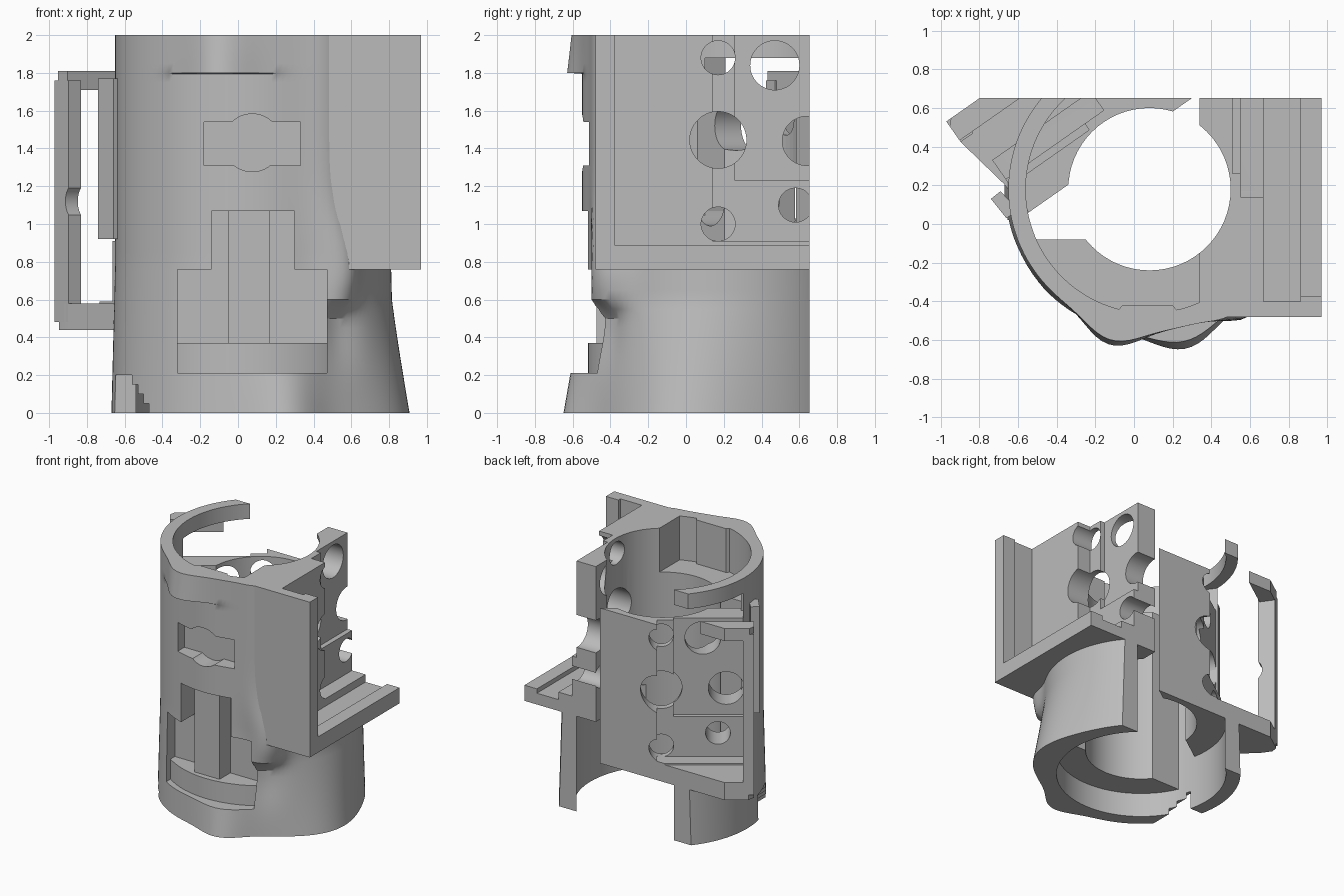
import bpy, bmesh, math
from mathutils import Matrix, Vector

if "Cube" in bpy.data.objects:
    bpy.data.objects.remove(bpy.data.objects["Cube"], do_unlink=True)

grey = bpy.data.materials.new("plain grey")
grey.use_nodes = True
grey.diffuse_color = (0.5, 0.5, 0.5, 1)
grey.node_tree.nodes["Principled BSDF"].inputs["Base Color"].default_value = (0.5, 0.5, 0.5, 1)

AXIS = Matrix.Translation((0.08, 0.18, 0))     # centre line of the bore
TRAY_A = AXIS
DROP = -0.32                                   # second tray sits lower
TRAY_B = AXIS @ Matrix.Translation((0, 0, DROP)) @ Matrix.Rotation(math.radians(125), 4, 'Z')
WORLD = Matrix.Identity(4)


def finish(name, bm, frame=WORLD):
    bmesh.ops.recalc_face_normals(bm, faces=bm.faces[:])
    bm.transform(frame)
    mesh = bpy.data.meshes.new(name)
    bm.to_mesh(mesh)
    bm.free()
    mesh.materials.append(grey)
    ob = bpy.data.objects.new(name, mesh)
    bpy.context.collection.objects.link(ob)
    return ob


def prism(name, pts, z0, z1, frame=WORLD):
    bm = bmesh.new()
    low = [bm.verts.new((x, y, z0)) for x, y in pts]
    high = [bm.verts.new((x, y, z1)) for x, y in pts]
    bm.faces.new(low)
    bm.faces.new(high)
    for i in range(len(pts)):
        j = (i + 1) % len(pts)
        bm.faces.new((low[i], low[j], high[j], high[i]))
    return finish(name, bm, frame)


def box(name, x, y, z, frame=WORLD):
    return prism(name, [(x[0], y[0]), (x[1], y[0]), (x[1], y[1]), (x[0], y[1])], z[0], z[1], frame)


def rod(name, r, start, end, frame=WORLD):
    a, b = Vector(start), Vector(end)
    bm = bmesh.new()
    turn = (b - a).to_track_quat('Z', 'Y').to_matrix().to_4x4()
    bmesh.ops.create_cone(bm, cap_ends=True, segments=64, radius1=r, radius2=r, depth=(b - a).length,
                          matrix=Matrix.Translation((a + b) / 2) @ turn)
    return finish(name, bm, frame)


def boolean(ob, cutter, op='DIFFERENCE'):
    mod = ob.modifiers.new("cut", 'BOOLEAN')
    mod.operation, mod.object, mod.solver = op, cutter, 'EXACT'
    bpy.context.view_layer.objects.active = ob
    bpy.ops.object.modifier_apply(modifier=mod.name)
    bpy.data.objects.remove(cutter, do_unlink=True)
    return ob


def bore(ob):
    return boolean(ob, rod("bore_cutter", 0.42, (0, 0, -1), (0, 0, 3), AXIS))


def crop(ob):
    boolean(ob, box("back_cutter", (-3, 3), (0.653, 3), (-1, 4)))
    return boolean(ob, box("top_cutter", (-3, 3), (-3, 3), (2, 4)))


def bell(x, centre, width):
    return math.exp(-((x - centre) / width) ** 2)


def outer_radius(deg, z):
    r = 0.73 + 0.02 * max(0, 1 - z / 0.8)
    flare = max(0, 1 - z / 0.6)                            # two flared lobes at the foot
    r += flare * (0.095 * bell(deg, -77, 14) + 0.1 * bell(deg, -18, 26))
    r -= 0.03 * bell(deg, -52, 9) * bell(z, 0.45, 0.2)
    if z > 1.799:                                          # lip above the front ledge
        r += 0.1 * bell(deg, -104, 13) * (2.6 - z) / 0.8
    fade = min(1, max(0, (z - 0.53) / 0.05))               # swelling that meets the left tray
    low = bell(z, 0.75, 0.3)
    r += fade * (0.045 + 0.06 * low) * bell(deg, -57 + 5 * low, 10)
    return r


# outer shell, lofted from rings
def make_shell():
    bm = bmesh.new()
    n = 144
    levels = sorted([i * 0.05 for i in range(41)] + [1.795])
    rings = []

    def ring(radius, z):
        vs = []
        for i in range(n):
            deg = -180 + 360 * i / n
            a, r = math.radians(deg), radius(deg, z)
            vs.append(bm.verts.new((r * math.cos(a), r * math.sin(a), z)))
        rings.append(vs)
    for z in levels:
        ring(outer_radius, z)
    ring(lambda d, z: 0.64, 2)
    ring(lambda d, z: 0.64, 0)
    for a, b in zip(rings, rings[1:] + rings[:1]):
        for i in range(n):
            j = (i + 1) % n
            bm.faces.new((a[i], a[j], b[j], b[i]))
    return finish("outer_shell", bm, AXIS)


def cut_windows(ob):
    boolean(ob, box("window_low", (-0.32, 0.47), (-1, -0.34), (0.21, 0.76)))
    boolean(ob, box("window_mid", (-0.14, 0.3), (-1, -0.34), (0.7, 1.07)))
    boolean(ob, box("slot", (-0.18, 0.33), (-1, -0.42), (1.31, 1.54)))
    boolean(ob, rod("slot_round", 0.153, (0.075, -1, 1.43), (0.075, -0.42, 1.43)))
    return ob


shell = crop(cut_windows(make_shell()))
boolean(shell, box("tray_a_opening", (0.3, 2), (-0.56, 1), (0.85, 3), TRAY_A))
boolean(shell, box("tray_b_opening", (0.3, 2), (-2, 0.58), (0.5 - DROP, 1.88 - DROP), TRAY_B))
for i in range(4):                             # stepped gap at the foot
    boolean(shell, box("foot_gap", (-0.8, -0.47 - 0.03 * i), (-0.4, 0.02), (-0.1, 0.05 * (i + 1))))

# solid front wall around the bore
front = bore(rod("front_body", 0.67, (0, 0, 0.2), (0, 0, 1.65), AXIS))
boolean(front, box("back_cutter", (-2, 2), (-0.08, 2), (-1, 3)))
boolean(front, box("side_cutter", (0.52, 2), (-2, 2), (-1, 3)))
cut_windows(front)

# window ledge and rib, key on the inner rim
ledge = bore(rod("window_ledge", 0.7, (0, 0, 0.2), (0, 0, 0.37), AXIS))
boolean(ledge, box("keep", (-0.32, 0.47), (-1, -0.12), (0, 1)), 'INTERSECT')
box("window_rib", (-0.05, 0.17), (-0.475, -0.3), (0.36, 1.08))
prism("rim_key", [(-0.11, -0.48), (-0.06, -0.42), (0.2, -0.42), (0.25, -0.48)], 1.6, 2)

HOLES = [(-0.01, 1.88, 0.09), (0.29, 1.84, 0.13), (-0.01, 1.445, 0.15),
         (0.46, 1.44, 0.13), (-0.01, 1.0, 0.09), (0.4, 1.1, 0.09)]


# perforated web of a tray, stepped on its open side
def make_web(name, frame, v_end):
    web = bore(box(name, (0.26, 0.59), (-0.66, v_end), (0.76, 2), frame))
    boolean(web, box("step", (0.47, 1), (-0.04, 2), (0.91, 3), frame))
    boolean(web, box("step_deep", (0.43, 1), (0.08, 2), (1.23, 3), frame))
    for v, z, r in HOLES:
        boolean(web, rod("hole", r, (0.1, v, z), (1, v, z), frame))
    return crop(web)


make_web("left_web", TRAY_A, 0.66)
make_web("right_web", TRAY_B, 0.58)

# left tray floor and front wall, each with a raised outer lip
crop(bore(box("left_floor", (0.26, 0.89), (-0.66, 0.66), (0.76, 0.85), TRAY_A)))
crop(box("left_floor_lip", (0.78, 0.89), (-0.66, 0.66), (0.76, 0.885), TRAY_A))
box("left_front_wall", (0.4, 0.89), (-0.66, -0.58), (0.76, 2), TRAY_A)
box("left_wall_lip", (0.78, 0.89), (-0.6, -0.555), (0.76, 2), TRAY_A)

# right tray floor, with an open handle at its edge
floor_b = prism("right_floor", [(0.26, -0.66), (0.89, -0.66), (0.89, 0.62), (0.85, 0.66), (0.76, 0.66),
                                (0.45, 0.6), (0.26, 0.6)], 0.76, 0.9, TRAY_B)
crop(bore(floor_b))
bar = box("handle_bar", (0.76, 0.89), (0.58, 0.66), (0.8, 2.08), TRAY_B)
crop(boolean(bar, rod("notch", 0.1, (0.69, 0, 1.44), (0.69, 1, 1.44), TRAY_B)))
crop(prism("handle_top", [(0.89, 0.25), (0.89, 0.63), (0.86, 0.66), (0.77, 0.66), (0.77, 0.25)],
           2.03, 2.13, TRAY_B))
prism("right_strap", [(-0.74, 0.13), (-0.69, 0.17), (-0.6, 0.07), (-0.66, 0.03)], 0.92, 1.77)

# smooth curved faces, crisp edges
bpy.ops.object.select_all(action='DESELECT')
for ob in bpy.context.collection.objects:
    if ob.type == 'MESH':
        ob.select_set(True)
        bpy.context.view_layer.objects.active = ob
bpy.ops.object.shade_smooth_by_angle(angle=math.radians(30))
